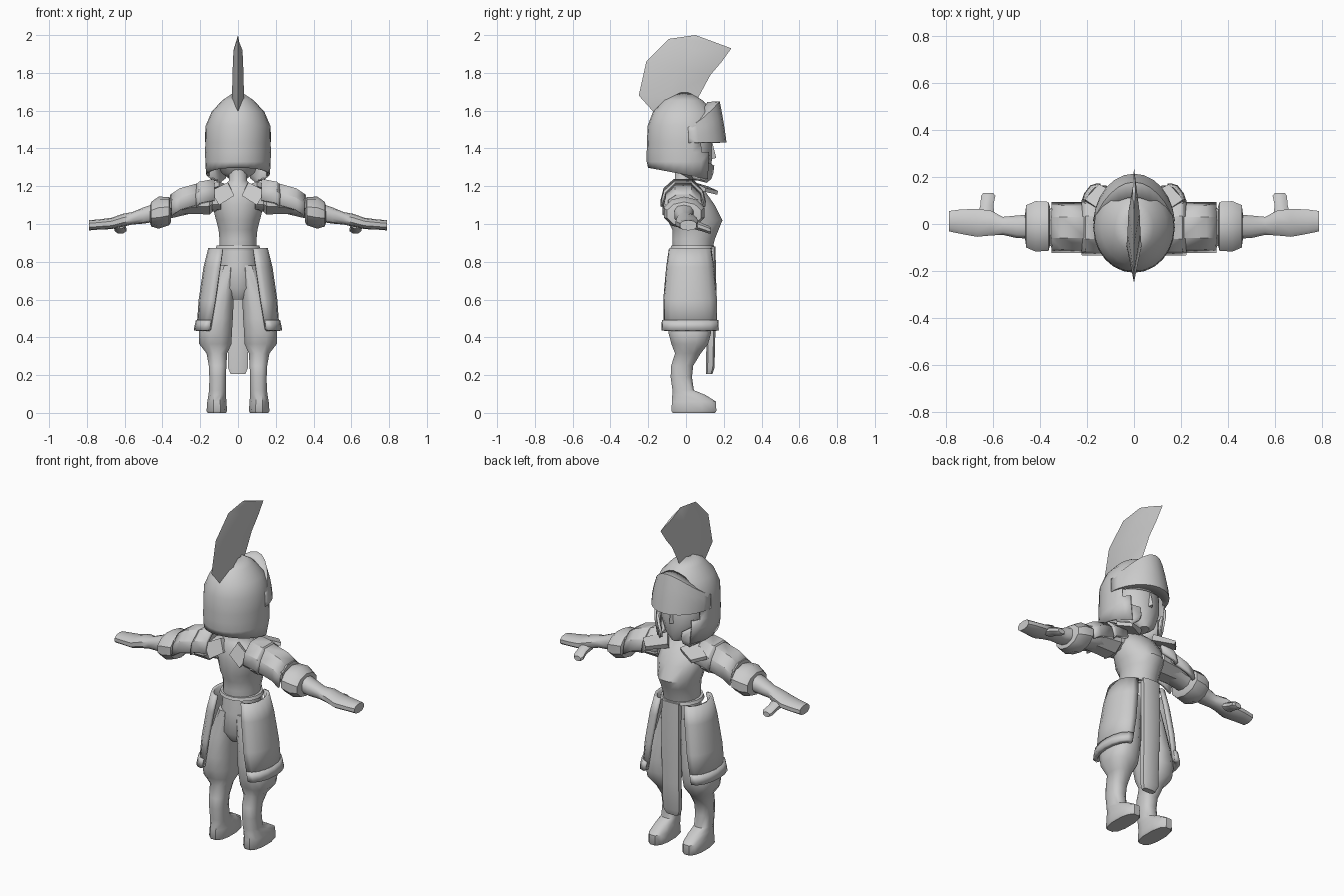
import bpy, bmesh
from math import sin, cos, pi, radians


def skin(name, rings, closed=True, caps=True, mirror=False, thick=0, angle=40):
    """Bridge a list of equal-length point rings into one object."""
    bm = bmesh.new()
    rows = [[bm.verts.new(p) for p in r] for r in rings]
    n = len(rows[0])
    for r0, r1 in zip(rows, rows[1:]):
        for i in range(n if closed else n - 1):
            j = (i + 1) % n
            bm.faces.new((r0[i], r0[j], r1[j], r1[i]))
    if closed and caps:
        bm.faces.new(rows[0][::-1])
        bm.faces.new(rows[-1])
    bmesh.ops.recalc_face_normals(bm, faces=bm.faces)
    me = bpy.data.meshes.new(name)
    bm.to_mesh(me)
    bm.free()
    ob = bpy.data.objects.new(name, me)
    bpy.context.collection.objects.link(ob)
    bpy.ops.object.select_all(action='DESELECT')
    ob.select_set(True)
    bpy.context.view_layer.objects.active = ob
    bpy.ops.object.shade_smooth_by_angle(angle=radians(angle))
    if thick:
        m = ob.modifiers.new("thickness", 'SOLIDIFY')
        m.thickness = thick
        m.offset = 0
    if mirror:
        m = ob.modifiers.new("mirror", 'MIRROR')
        m.use_mirror_merge = False
    return ob


def ring(axis, c, a, b, n=12, power=1.0, start=0.5):
    """Superellipse ring across an axis."""
    pts = []
    for i in range(n):
        t = 2 * pi * (i + start) / n
        u = a * abs(cos(t)) ** power * (1 if cos(t) > 0 else -1)
        v = b * abs(sin(t)) ** power * (1 if sin(t) > 0 else -1)
        d = {'x': (0, u, v), 'y': (u, 0, v), 'z': (u, v, 0)}[axis]
        pts.append([c[k] + d[k] for k in range(3)])
    return pts


def loft(name, axis, data, n=12, power=1.0, **kw):
    """Each row: x, y, z, half-width a, half-width b."""
    return skin(name, [ring(axis, d[:3], d[3], d[4], n, power) for d in data], **kw)


# Crest: diamond sections sweeping up from the helmet
stations = [((-.16, 1.58), (.08, 1.60), .032), ((-.25, 1.68), (.065, 1.67), .032),
            ((-.21, 1.86), (.13, 1.79), .028), ((-.09, 1.98), (.19, 1.86), .024),
            ((.05, 2.0), (.24, 1.93), .006)]
skin("crest", [[(0, *b), (t, (b[0] + f[0]) / 2, (b[1] + f[1]) / 2), (0, *f),
                (-t, (b[0] + f[0]) / 2, (b[1] + f[1]) / 2)] for b, f, t in stations])

# Helmet shell, slanted lower rim, face opening cut out
rows = [(1.26, .163, .18), (1.33, .167, .187), (1.38, .168, .187), (1.43, .167, .186),
        (1.52, .165, .182), (1.59, .135, .155), (1.65, .08, .1), (1.69, .02, .03)]
rings = [ring('z', (0, -.015, z), a, b, 24, 1, 0) for z, a, b in rows]
for p in rings[0]:
    p[2] -= .2 * p[1]
    if p[1] > .05:
        p[0] *= .9
helmet = skin("helmet", rings, caps=False, thick=.012)
bm = bmesh.new()
bm.from_mesh(helmet.data)
gone = []
for f in bm.faces:
    c = f.calc_center_median()
    limit = .115 if c.z < 1.34 else .1 if c.z < 1.38 else .06
    if c.z < 1.43 and c.y > limit:
        gone.append(f)
bmesh.ops.delete(bm, geom=gone, context='FACES')
bm.to_mesh(helmet.data)
bm.free()

# Cheek guard tips
skin("cheek_guard", [[(.15, .03, 1.36), (.125, .09, 1.34), (.075, .145, 1.31)],
                     [(.15, .03, 1.25), (.115, .09, 1.235), (.065, .14, 1.27)],
                     [(.135, .04, 1.24), (.095, .105, 1.22), (.07, .13, 1.24)]],
     closed=False, thick=.014, mirror=True)

# Brow visor rising to a central peak
brow = []
for k in range(4):
    f = k / 3
    row = []
    for i in range(13):
        t = radians(-85 + 170 * i / 12)
        z = 1.435 + f * (.07 + .14 * max(0, cos(t)) ** 1.5)
        r = .215 - .035 * f
        row.append((.17 * sin(t) * (1 - .22 * f * f * cos(t)), -.005 + r * cos(t), z))
    brow.append(row)
brow.append([(x * .92, y - .07 * max(0, y) / .2, z - .005) for x, y, z in brow[-1]])
brow.insert(0, [(x * .96, y * .7, z) for x, y, z in brow[0]])
skin("visor", brow, closed=False, thick=.012)

# Head with nose
loft("head", 'z', [(0, .06, 1.23, .035, .055), (0, .04, 1.27, .09, .09),
                   (0, .02, 1.35, .125, .118), (0, .01, 1.45, .13, .125),
                   (0, 0, 1.55, .09, .09)], n=14)
skin("nose", [[(-.02, .12, 1.34), (.02, .12, 1.34), (0, .16, 1.35)],
              [(-.012, .12, 1.43), (.012, .12, 1.43), (0, .14, 1.43)]])

# Torso, neck and belt
loft("torso", 'z', [(0, .035, .86, .1, .105), (0, .04, .92, .1, .115),
                    (0, .05, .97, .105, .125), (0, .048, 1.02, .118, .148),
                    (0, .03, 1.1, .14, .125), (0, .005, 1.17, .135, .1),
                    (0, -.005, 1.205, .07, .07), (0, -.01, 1.23, .048, .05),
                    (0, -.01, 1.3, .048, .05)], n=16)
loft("belt", 'z', [(0, .035, .868, .122, .12), (0, .035, .885, .115, .115)], n=16)

# Collar plates, back and front
skin("back_collar_plate", [[(.02, -.085, 1.15), (.1, -.105, 1.1), (.1, -.13, 1.1), (.02, -.11, 1.15)],
                           [(.05, -.06, 1.215), (.135, -.09, 1.17), (.145, -.11, 1.175), (.055, -.085, 1.22)]],
     mirror=True)
skin("front_collar_plate", [[(.04, .1, 1.17), (.15, .165, 1.155), (.15, .17, 1.175), (.04, .115, 1.2)],
                            [(.1, .02, 1.2), (.21, .1, 1.17), (.21, .105, 1.19), (.1, .03, 1.225)]],
     mirror=True)

# Arms with hands and thumbs
loft("arm", 'x', [(.09, -.01, 1.13, .085, .06), (.25, -.01, 1.11, .075, .055),
                  (.42, -.01, 1.065, .055, .05), (.5, -.012, 1.045, .05, .043),
                  (.56, -.008, 1.03, .04, .033), (.61, .004, 1.02, .055, .034),
                  (.67, .005, 1.003, .062, .03), (.74, .01, .997, .054, .027),
                  (.79, .012, .993, .045, .027)], n=10, power=.8, mirror=True)
loft("thumb", 'y', [(.63, .03, 1.0, .04, .026), (.628, .08, .985, .03, .024),
                    (.622, .12, .97, .033, .022), (.622, .133, .965, .022, .015)],
     n=8, mirror=True)

# Shoulder armour: faceted sleeve, two raised lames, elbow cuff
loft("shoulder_sleeve", 'x', [(.135, -.015, 1.135, .085, .075), (.15, -.015, 1.125, .1, .08),
                              (.36, -.015, 1.105, .085, .055)],
     n=8, mirror=True, angle=20)
for name, x0, x1, z0, z1, w in (("inner_lame", .14, .235, 1.235, 1.21, .1),
                                ("outer_lame", .215, .365, 1.215, 1.165, .09)):
    plate = []
    for x, z in ((x0, z0), ((x0 + x1) / 2 + .03, z0 * .4 + z1 * .6), (x1, z1 - .01)):
        plate.append([(x - .015, -.015 + s * w, z - d) for s, d in
                      ((-1.1, .11), (-.95, .05), (-.45, .005), (.45, .005), (.95, .05), (1.1, .11))])
    skin(name, plate, closed=False, thick=.02, mirror=True, angle=20)
cuff = [ring('x', (x, -.01, z), a, b, 10) for x, z, a, b in
        ((.355, 1.07, .075, .06), (.365, 1.068, .11, .075), (.42, 1.06, .113, .085),
         (.46, 1.052, .095, .065), (.465, 1.05, .055, .045))]
skin("elbow_cuff", cuff, mirror=True)

# Hips, baggy trouser legs and boots
loft("hips", 'z', [(0, .02, .6, .05, .06), (0, .02, .66, .1, .1),
                   (0, .03, .78, .108, .105), (0, .035, .87, .098, .1)], n=14)
loft("leg", 'z', [(.055, .025, .78, .055, .095), (.09, .02, .62, .07, .11),
                  (.11, .02, .5, .085, .12), (.12, .02, .42, .09, .115),
                  (.12, .02, .365, .088, .1), (.112, .01, .315, .056, .07),
                  (.108, -.02, .25, .048, .06), (.108, -.025, .19, .045, .058),
                  (.108, -.015, .12, .046, .058), (.11, .015, .095, .048, .09),
                  (.112, .042, .06, .052, .12), (.112, .042, .01, .056, .122),
                  (.112, .042, 0, .05, .115)], n=12, power=.8, mirror=True)


# Side skirt panels with a thick hem
def panel(z, cx, a, b, n=9):
    pts = []
    for i in range(n):
        t = radians(-95 + 190 * i / (n - 1))
        pts.append((cx + a * max(-.1, cos(t)), .022 + b * sin(t), z))
    return pts


skin("skirt_panel", [panel(.87, .085, .065, .105), panel(.77, .1, .075, .12),
                     panel(.6, .125, .075, .135), panel(.44, .15, .062, .135)],
     closed=False, thick=.016, mirror=True)
skin("skirt_hem", [panel(.49, .145, .065, .138), panel(.435, .158, .064, .14)],
     closed=False, thick=.026, mirror=True)

# Front hanging cloth
loft("front_cloth", 'z', [(0, .122, .205, .04, .018), (0, .128, .24, .056, .024),
                          (0, .132, .4, .056, .024), (0, .14, .65, .06, .022),
                          (0, .135, .88, .058, .022)], n=8, power=.6)
